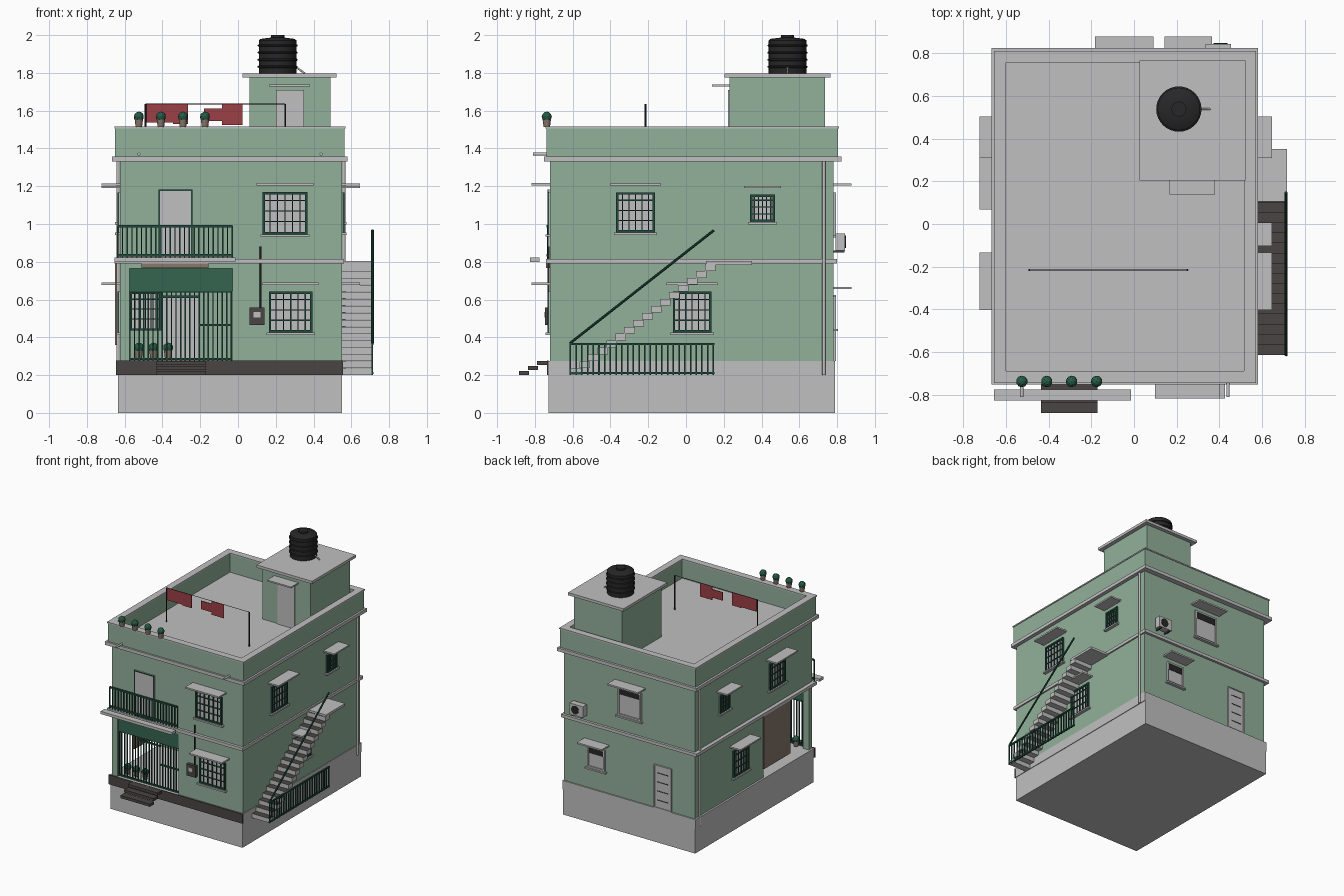
import bpy, bmesh, math
from mathutils import Vector, Matrix

cube = bpy.data.objects.get("Cube")
if cube:
    bpy.data.objects.remove(cube, do_unlink=True)


def material(name, r, g, b):
    m = bpy.data.materials.new(name)
    m.use_nodes = True
    m.diffuse_color = (r, g, b, 1)
    m.node_tree.nodes["Principled BSDF"].inputs["Base Color"].default_value = (r, g, b, 1)
    return m


WALL = material("sage wall", 0.29, 0.44, 0.33)
GREY = material("light concrete", 0.53, 0.53, 0.53)
DARK = material("dark stone", 0.07, 0.06, 0.06)
GRILLE = material("dark green metal", 0.015, 0.07, 0.045)
SHEET = material("green sheet", 0.035, 0.13, 0.08)
RED = material("red cloth", 0.33, 0.05, 0.06)
BLACK = material("black plastic", 0.02, 0.02, 0.02)
TAN = material("tan clay", 0.25, 0.19, 0.15)
LEAF = material("leaf green", 0.02, 0.11, 0.065)


def finish(name, bm, mats, smooth=False):
    mesh = bpy.data.meshes.new(name)
    bmesh.ops.recalc_face_normals(bm, faces=bm.faces[:])
    bm.to_mesh(mesh)
    bm.free()
    for m in mats:
        mesh.materials.append(m)
    ob = bpy.data.objects.new(name, mesh)
    bpy.context.collection.objects.link(ob)
    if smooth:
        bpy.ops.object.select_all(action='DESELECT')
        ob.select_set(True)
        bpy.context.view_layer.objects.active = ob
        bpy.ops.object.shade_smooth_by_angle(angle=math.radians(40))
    return ob


def add_box(bm, x, y, z):
    size = (x[1] - x[0], y[1] - y[0], z[1] - z[0])
    mid = Vector((x[0] + x[1], y[0] + y[1], z[0] + z[1])) / 2
    bmesh.ops.create_cube(bm, size=1, matrix=Matrix.Translation(mid) @ Matrix.Diagonal((*size, 1)))


def boxes(name, mat, *spans):
    bm = bmesh.new()
    for x, y, z in spans:
        add_box(bm, x, y, z)
    return finish(name, bm, [mat])


def rod(name, mat, a, b, r, sides=10, r2=None):
    a, b = Vector(a), Vector(b)
    bm = bmesh.new()
    rot = (b - a).to_track_quat('Z', 'Y').to_matrix().to_4x4()
    bmesh.ops.create_cone(bm, cap_ends=True, segments=sides, radius1=r, radius2=r if r2 is None else r2,
                          depth=(b - a).length, matrix=Matrix.Translation((a + b) / 2) @ rot)
    return finish(name, bm, [mat], True)


def span(start, end, count):
    return [start + (end - start) * i / (count - 1) for i in range(count)]


# Main storeys, with the porch cut out of the front left corner
X0, X1, Y0, Y1 = -0.625, 0.55, -0.72, 0.78
PX, PY = -0.03, -0.1
boxes("plinth", GREY, ((-0.635, X1), (-0.727, 0.79), (0, 0.2)), ((-0.64, 0.555), (-0.727, 0.79), (0.2, 0.275)))
boxes("front_kerb", DARK, ((-0.645, 0.557), (-0.737, -0.727), (0.2, 0.277)))
boxes("lower_walls", WALL, ((PX, X1), (Y0, Y1), (0.275, 0.79)), ((X0, PX), (PY, Y1), (0.275, 0.79)),
      ((X0, -0.575), (Y0, -0.68), (0.275, 0.79)), ((X0, PX), (Y0, -0.69), (0.765, 0.79)))
boxes("upper_walls", WALL, ((X0, X1), (Y0, Y1), (0.815, 1.33)))
boxes("floor_band", GREY, ((-0.655, 0.562), (-0.742, 0.8), (0.79, 0.815)))
boxes("roof_slab", GREY, ((-0.667, 0.58), (-0.752, 0.823), (1.33, 1.357)))


# Parapet ring and its coping
def ring(name, mat, out, z):
    x0, x1, y0, y1, i = -0.65 - out, 0.565 + out, -0.738 - out, 0.805 + out, 0.045 + 2 * out
    boxes(name, mat, ((x0, x1), (y0, y0 + i), z), ((x0, x1), (y1 - i, y1), z),
          ((x0, x0 + i), (y0 + i, y1 - i), z), ((x1 - i, x1), (y0 + i, y1 - i), z))


ring("parapet", WALL, 0, (1.357, 1.505))
ring("parapet_coping", GREY, 0.005, (1.505, 1.515))

# Stair house on the roof
boxes("stair_house", WALL, ((0.06, 0.49), (0.23, 0.735), (1.357, 1.775)))
boxes("stair_house_roof", GREY, ((0.025, 0.522), (0.203, 0.765), (1.775, 1.797)))
boxes("stair_house_door", GREY, ((0.2, 0.35), (0.222, 0.23), (1.357, 1.71)))
boxes("stair_house_canopy", GREY, ((0.165, 0.38), (0.137, 0.23), (1.727, 1.738)))

# Water tank, turned from a ribbed profile
TX, TY = 0.21, 0.538
profile = [(0.0, 1.797), (0.1, 1.797)]
for z in span(1.832, 1.945, 4):
    profile += [(0.1, z - 0.006), (0.106, z - 0.003), (0.106, z + 0.003), (0.1, z + 0.006)]
profile += [(0.1, 1.972), (0.09, 1.98), (0.035, 1.987), (0.035, 2.0), (0.0, 2.0)]
bm = bmesh.new()
pts = [bm.verts.new((TX + r, TY, z)) for r, z in profile]
edges = [bm.edges.new(p) for p in zip(pts, pts[1:])]
bmesh.ops.spin(bm, geom=pts + edges, cent=(TX, TY, 0), axis=(0, 0, 1), angle=math.tau, steps=32)
bmesh.ops.remove_doubles(bm, verts=bm.verts[:], dist=0.0005)
finish("water_tank", bm, [BLACK], True)
rod("tank_pipe", GREY, (0.3, TY, 1.835), (0.355, TY, 1.797), 0.005)


# Each side maps (along the wall, out from the wall, height) to a box
def on_wall(side, u, d, z):
    if side == "front":
        return (u, (Y0 - d[1], Y0 - d[0]), z)
    if side == "back":
        return (u, (Y1 + d[0], Y1 + d[1]), z)
    if side == "porch":
        return (u, (PY - d[1], PY - d[0]), z)
    if side == "right":
        return ((X1 + d[0], X1 + d[1]), u, z)
    return ((X0 - d[1], X0 - d[0]), u, z)


def frame_spans(side, u, z, t, d):
    return [on_wall(side, (u[0], u[0] + t), d, z), on_wall(side, (u[1] - t, u[1]), d, z),
            on_wall(side, u, d, (z[0], z[0] + t)), on_wall(side, u, d, (z[1] - t, z[1]))]


def window(name, side, u, z, canopy=0.035, grille=True):
    boxes(name + "_pane", GREY, on_wall(side, u, (0, 0.004), z))
    parts = frame_spans(side, u, z, 0.013, (0, 0.014))
    if grille:
        for c in span(u[0], u[1], 7)[1:-1]:
            parts.append(on_wall(side, (c - 0.003, c + 0.003), (0.006, 0.013), z))
        for f in (0.3, 0.55, 0.8):
            h = z[0] + f * (z[1] - z[0])
            parts.append(on_wall(side, u, (0.006, 0.013), (h - 0.003, h + 0.003)))
        boxes(name + "_grille", GRILLE, *parts)
    else:
        boxes(name + "_frame", GREY, *parts)
        boxes(name + "_dark_gap", BLACK, on_wall(side, (u[0] + 0.013, u[1] - 0.013), (0, 0.007),
                                               (z[1] - 0.06, z[1] - 0.013)))
    if canopy:
        boxes(name + "_sill", GREY, on_wall(side, (u[0] - 0.012, u[1] + 0.012), (0, 0.025), (z[0] - 0.012, z[0])))
        boxes(name + "_canopy", GREY, on_wall(side, (u[0] - 0.032, u[1] + 0.032), (0, 0.097),
                                             (z[1] + canopy, z[1] + canopy + 0.012)))


window("front_upper_window", "front", (0.13, 0.367), (0.945, 1.17))
window("front_lower_window", "front", (0.163, 0.395), (0.425, 0.643))
for side in ("left", "right"):
    window(side + "_large_window", side, (-0.37, -0.165), (0.955, 1.168))
    window(side + "_small_window", side, (0.34, 0.47), (1.01, 1.155))
window("right_lower_window", "right", (-0.07, 0.135), (0.425, 0.643))
window("left_lower_window", "left", (0.1, 0.3), (0.425, 0.643))
window("back_upper_window", "back", (-0.15, 0.06), (0.94, 1.168), grille=False)
window("back_lower_window", "back", (0.175, 0.333), (0.445, 0.62), grille=False)
window("porch_window", "porch", (-0.573, -0.405), (0.435, 0.643), canopy=0)


# Doors
def door(name, side, u, z, mat):
    boxes(name, GREY, on_wall(side, u, (0, 0.008), z))
    boxes(name + "_frame", mat, *frame_spans(side, u, z, 0.008, (0, 0.013)))


door("balcony_door", "front", (-0.42, -0.242), (0.815, 1.182), GRILLE)
door("porch_door", "porch", (-0.4, -0.2), (0.275, 0.62), GREY)
door("back_door", "back", (-0.42, -0.265), (0.275, 0.625), GREY)
boxes("back_door_battens", DARK, *[on_wall("back", (-0.39, -0.295), (0.006, 0.011), (z, z + 0.006))
                                   for z in span(0.34, 0.56, 4)])


# Railings and porch grille
def bars(u, z, y, count, r=0.0035):
    return [((x - r, x + r), (y - r, y + r), z) for x in span(u[0], u[1], count)]


def rail(u, z, y, r=0.006):
    return (u, (y - r, y + r), (z - r, z + r))


bal = (-0.637, -0.03)
boxes("balcony_railing", GRILLE, *bars(bal, (0.815, 0.99), -0.733, 25), rail(bal, 0.988, -0.733),
      rail(bal, 0.835, -0.733))
boxes("balcony_ledge", GREY, ((-0.655, -0.014), (-0.825, -0.775), (0.8, 0.822)))
por = (-0.572, -0.035)
boxes("porch_grille", GRILLE, *bars(por, (0.277, 0.65), -0.705, 23), rail(por, 0.285, -0.705),
      rail(por, 0.643, -0.705), rail((-0.2, -0.035), 0.465, -0.705), rail((-0.4, -0.2), 0.615, -0.705))
boxes("porch_sheet", SHEET, ((-0.575, PX), (-0.712, -0.7), (0.645, 0.768)))
boxes("rolled_blind", TAN, ((-0.51, -0.155), (-0.74, -0.718), (0.768, 0.79)))
boxes("hanging_blind", TAN, ((-0.652, -0.64), (-0.41, -0.07), (0.36, 0.79)))

# Front steps
boxes("front_steps", DARK, *[((-0.435, -0.17), (-0.885 + i * 0.048, -0.832 + i * 0.048),
                              (0.2 + i * 0.027, 0.222 + i * 0.027)) for i in range(3)])

# Side staircase: dark treads on upward faces
bm = bmesh.new()
N = 16
for i in range(N):
    y, z = -0.612 + i * 0.0475, 0.2 + i * 0.0368
    add_box(bm, (X1, 0.713), (y, y + 0.056), (z, z + 0.035))
bm.normal_update()
for f in bm.faces:
    f.material_index = 1 if f.normal.z > 0.9 else 0
finish("side_stairs", bm, [GREY, DARK])
boxes("stair_landing", GREY, ((X1, 0.715), (0.105, 0.35), (0.784, 0.803)))
RX = 0.712
boxes("stair_fence", GRILLE, *[((RX - 0.004, RX + 0.004), (y - 0.004, y + 0.004), (0.2, 0.37))
                               for y in span(-0.612, 0.145, 26)],
      *[((RX - 0.006, RX + 0.006), (-0.617, 0.15), (z, z + 0.011)) for z in (0.205, 0.36)])
rod("stair_handrail", GRILLE, (RX, -0.615, 0.368), (RX, 0.148, 0.967), 0.007, 8)

# Drain pipes, roof spouts and meter box
for side, x in (("left", X0 - 0.01), ("right", X1 + 0.01)):
    rod(side + "_drain_pipe", GREY, (x, 0.73, 0.2), (x, 0.73, 1.335), 0.009)
for side, x in (("left", 0.44), ("right", -0.525)):
    rod(side + "_roof_spout", GREY, (x, -0.73, 1.37), (x, -0.81, 1.37), 0.008)
boxes("meter_box", DARK, on_wall("front", (0.06, 0.14), (0, 0.027), (0.465, 0.557)))
boxes("meter_dial", GREY, on_wall("front", (0.082, 0.118), (0.027, 0.03), (0.505, 0.535)))
rod("meter_conduit", BLACK, (0.12, Y0 - 0.008, 0.557), (0.12, Y0 - 0.008, 0.88), 0.006)

# Air conditioner on the back wall
boxes("cooler_unit", GREY, on_wall("back", (0.335, 0.455), (0.012, 0.062), (0.86, 0.95)))
boxes("cooler_brackets", DARK, *[on_wall("back", (u, u + 0.01), (0, 0.06), (0.85, 0.86)) for u in (0.35, 0.43)])
rod("cooler_fan", BLACK, (0.405, 0.84, 0.905), (0.405, 0.846, 0.905), 0.033, 20)

# Washing line
LY, LZ = -0.215, 1.635
for side, x in (("right", -0.49), ("left", 0.25)):
    rod(side + "_line_pole", BLACK, (x, LY, 1.357), (x, LY, LZ), 0.005, 8)
rod("washing_line", BLACK, (-0.49, LY, LZ), (0.25, LY, LZ), 0.002, 6)
boxes("washing", RED, *[((a, b), (LY - 0.003, LY + 0.003), (low, top)) for a, b, low, top in (
    (-0.485, -0.345, 1.537, LZ), (-0.345, -0.265, 1.53, LZ), (-0.345, -0.3, 1.55, LZ),
    (-0.18, -0.085, 1.545, 1.612), (-0.085, 0.025, 1.525, LZ))])


# Potted plants on the parapet and in the porch
def plant(name, x, y, z):
    rod(name + "_pot", TAN, (x, y, z), (x, y, z + 0.04), 0.017, 12, 0.022)
    bm = bmesh.new()
    bmesh.ops.create_icosphere(bm, subdivisions=2, radius=0.027, matrix=Matrix.Translation((x, y, z + 0.055)))
    finish(name + "_foliage", bm, [LEAF])


for i, x in enumerate(span(-0.525, -0.175, 4)):
    plant("parapet_plant_%d" % i, x, -0.737, 1.513)
for i, x in enumerate(span(-0.525, -0.37, 3)):
    plant("porch_plant_%d" % i, x, -0.66, 0.29)
